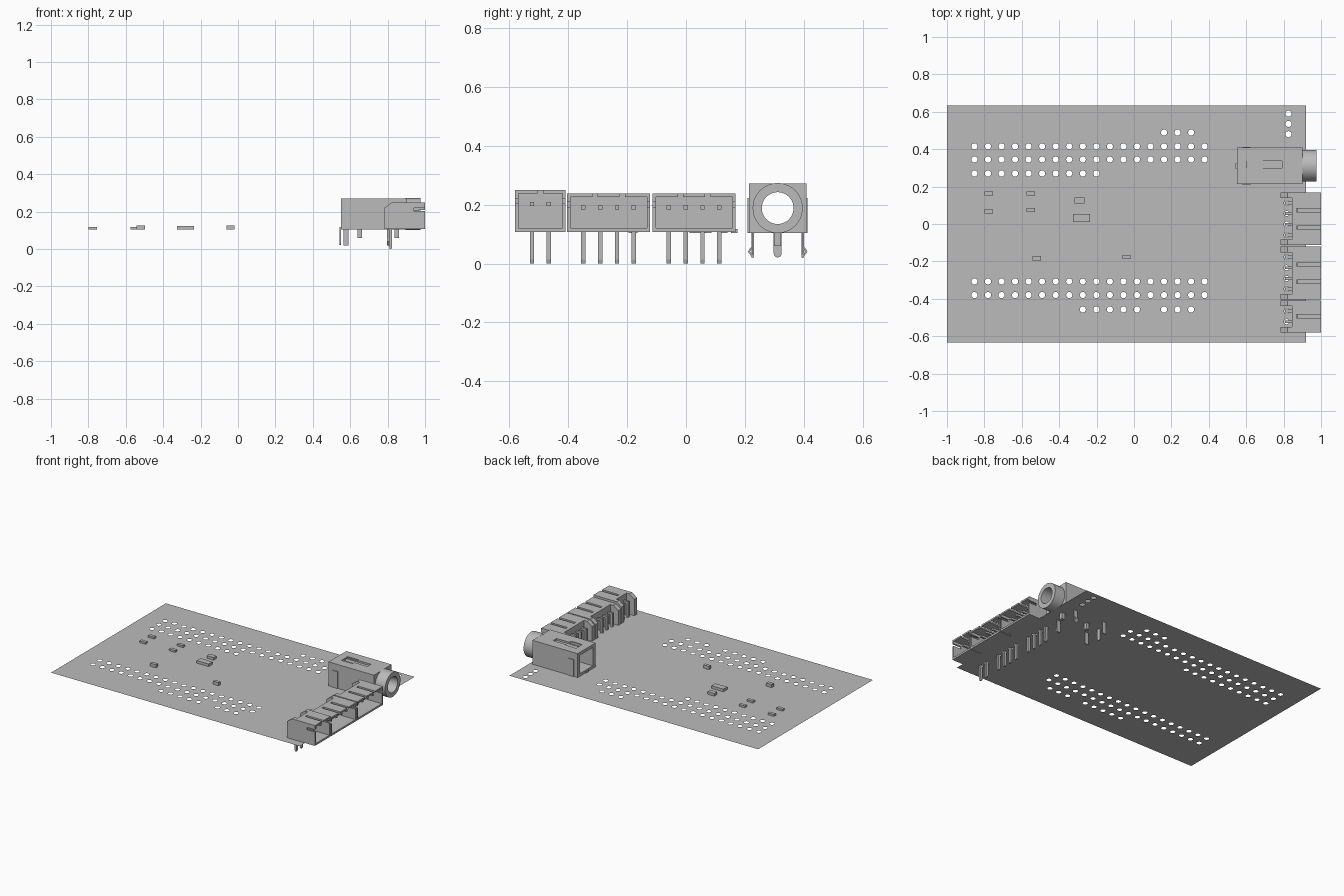
import bpy, bmesh, math
from mathutils import Matrix, Vector

if "Cube" in bpy.data.objects:
    bpy.data.objects.remove(bpy.data.objects["Cube"], do_unlink=True)

GREY = (0.5, 0.5, 0.5, 1)
mat = bpy.data.materials.new("plain grey")
mat.use_nodes = True
mat.diffuse_color = GREY
mat.node_tree.nodes["Principled BSDF"].inputs["Base Color"].default_value = GREY
BOARD_Z = 0.104


def finish(name, bm):
    bmesh.ops.recalc_face_normals(bm, faces=bm.faces)
    mesh = bpy.data.meshes.new(name)
    bm.to_mesh(mesh)
    bm.free()
    mesh.materials.append(mat)
    obj = bpy.data.objects.new(name, mesh)
    bpy.context.collection.objects.link(obj)
    return obj


def box(name, x, y, z):
    """Box from (low, high) pairs."""
    bm = bmesh.new()
    bmesh.ops.create_cube(bm, size=1)
    for v in bm.verts:
        v.co = Vector([(a + b) / 2 + c * (b - a) for (a, b), c in zip((x, y, z), v.co)])
    return finish(name, bm)


def prism(name, points, axis, low, high):
    """Extrude a profile along x (points are y, z) or along y (points are x, z)."""
    bm = bmesh.new()
    place = (lambda p, t: (t, p[0], p[1])) if axis == "x" else (lambda p, t: (p[0], t, p[1]))
    face = bm.faces.new([bm.verts.new(place(p, low)) for p in points])
    new = bmesh.ops.extrude_face_region(bm, geom=[face])["geom"]
    shift = Vector(place((0, 0), high - low))
    bmesh.ops.translate(bm, vec=shift, verts=[g for g in new if isinstance(g, bmesh.types.BMVert)])
    return finish(name, bm)


def rod(name, x, y, z, radius):
    """Cylinder along x."""
    bm = bmesh.new()
    turn = Matrix.Translation(((x[0] + x[1]) / 2, y, z)) @ Matrix.Rotation(math.pi / 2, 4, "Y")
    bmesh.ops.create_cone(bm, cap_ends=True, segments=40, radius1=radius, radius2=radius,
                          depth=x[1] - x[0], matrix=turn)
    return finish(name, bm)


def select(obj):
    bpy.ops.object.select_all(action="DESELECT")
    obj.select_set(True)
    bpy.context.view_layer.objects.active = obj


def cut(obj, *cutters):
    select(obj)
    for cutter in cutters:
        mod = obj.modifiers.new("cut", "BOOLEAN")
        mod.operation = "DIFFERENCE"
        mod.solver = "EXACT"
        mod.object = cutter
        bpy.ops.object.modifier_apply(modifier=mod.name)
        bpy.data.objects.remove(cutter, do_unlink=True)


def smooth(obj):
    select(obj)
    bpy.ops.object.shade_smooth_by_angle(angle=math.radians(30))


# Connectors: name, centre y, width, top z, pin count
CONNECTORS = [("rear_connector", 0.0275, 0.282, 0.237, 4),
              ("middle_connector", -0.2625, 0.282, 0.237, 4),
              ("front_connector", -0.494, 0.172, 0.249, 2)]
PITCH, PIN_X = 0.057, 0.816


def pin_rows(centre, count):
    return [centre + (i - (count - 1) / 2) * PITCH for i in range(count)]


# Board: flat sheet with round holes
COLUMNS = range(18)
ROWS = [(0.415, COLUMNS), (0.345, COLUMNS), (0.27, range(10)), (0.489, range(14, 17)),
        (-0.307, COLUMNS), (-0.38, COLUMNS), (-0.457, [*range(8, 13), *range(14, 17)])]
holes = [(-0.853 + 0.0724 * i, y, 0.0165) for y, cols in ROWS for i in cols]
holes += [(0.826, y, 0.0165) for y in (0.59, 0.535, 0.48)]
holes += [(PIN_X, y, 0.014) for _, c, _, _, n in CONNECTORS for y in pin_rows(c, n)]

curve = bpy.data.curves.new("board", "CURVE")
curve.dimensions, curve.fill_mode = "2D", "BOTH"


def outline(points):
    spline = curve.splines.new("POLY")
    spline.points.add(len(points) - 1)
    for p, (x, y) in zip(spline.points, points):
        p.co = (x, y, 0, 1)
    spline.use_cyclic_u = True


outline([(-1, -0.633), (0.92, -0.633), (0.92, 0.633), (-1, 0.633)])
for hx, hy, r in holes:
    angles = [math.tau * k / 16 for k in range(16)]
    outline([(hx + r * math.cos(a), hy + r * math.sin(a)) for a in angles])
curve.materials.append(mat)
board = bpy.data.objects.new("board", curve)
board.location.z = BOARD_Z
bpy.context.collection.objects.link(board)
select(board)
bpy.ops.object.convert(target="MESH")

# Small surface parts: centre x, y, length, width, height
CHIPS = [(-0.777, 0.163, 0.046, 0.022, 0.013), (-0.777, 0.067, 0.046, 0.022, 0.013),
         (-0.553, 0.163, 0.046, 0.022, 0.013), (-0.553, 0.075, 0.046, 0.022, 0.013),
         (-0.291, 0.125, 0.053, 0.032, 0.018), (-0.281, 0.033, 0.092, 0.043, 0.018),
         (-0.52, -0.183, 0.043, 0.024, 0.022), (-0.04, -0.176, 0.043, 0.022, 0.022)]
for i, (cx, cy, l, w, h) in enumerate(CHIPS):
    box(f"chip_{i + 1}", (cx - l / 2, cx + l / 2), (cy - w / 2, cy + w / 2),
        (BOARD_Z, BOARD_Z + h))


def connector(name, centre, width, top, count):
    low, high = centre - width / 2, centre + width / 2
    base, pin_z = BOARD_Z + 0.003, top - 0.047
    # Housing with an open front, open back between the wings, and slots
    side = [(0.784, base), (1, base), (1, top), (0.822, top), (0.784, top - 0.028)]
    shell = prism(name + "_housing", side, "y", low, high)
    cutters = [box("cavity", (0.875, 1.1), (low + 0.011, high - 0.011), (base + 0.013, top - 0.011)),
               box("back_gap", (0.7, 0.845), (low + 0.03, high - 0.03), (0, 0.4)),
               box("side_notch", (0.94, 1.1), (low - 0.1, high + 0.1), (pin_z + 0.002, pin_z + 0.018))]
    for y in ([centre - 0.046, centre + 0.046] if count > 2 else [centre]):
        cutters.append(box("top_slot", (0.87, 1.1), (y - 0.009, y + 0.009), (top - 0.05, 0.4)))
    cut(shell, *cutters)
    # Bent pins with pointed tips
    for i, y in enumerate(pin_rows(centre, count)):
        a = 0.0085
        prism(f"{name}_pin_{i + 1}",
              [(PIN_X - a, 0.014), (PIN_X - a / 2, 0), (PIN_X + a / 2, 0), (PIN_X + a, 0.014),
               (PIN_X + a, pin_z - 0.007), (0.965, pin_z - 0.007), (0.965, pin_z + 0.007),
               (PIN_X - a, pin_z + 0.007)], "y", y - 0.0075, y + 0.0075)


for spec in CONNECTORS:
    connector(*spec)

# Round socket: body, barrel and bore
JY, JZ, TOP = 0.311, 0.188, 0.271
body = box("socket_body", (0.55, 0.9), (JY - 0.098, JY + 0.098), (BOARD_Z, TOP))
cut(body,
    rod("bore", (0.5, 1.1), JY, JZ, 0.054),
    box("rear_pocket", (0.5, 0.72), (JY - 0.07, JY + 0.07), (0.122, 0.25)),
    box("top_recess", (0.605, 0.79), (JY - 0.012, JY + 0.026), (TOP - 0.012, 0.4)),
    box("top_recess_end", (0.605, 0.69), (JY - 0.032, JY + 0.036), (TOP - 0.006, 0.4)))
smooth(body)
barrel = rod("socket_barrel", (0.895, 0.977), JY, JZ, 0.085)
cut(barrel, rod("bore", (0.5, 1.1), JY, JZ, 0.054))
smooth(barrel)

# Socket contacts, pegs and spring legs
tongue = [(JY + 0.0135 * math.cos(a), 0.034 - 0.0135 * math.sin(a))
          for a in [math.pi * k / 8 for k in range(9)]]
prism("socket_rear_contact", tongue + [(JY - 0.0135, 0.118), (JY + 0.0135, 0.118)],
      "x", 0.544, 0.551)
for px in (0.65, 0.85):
    box("socket_peg", (px - 0.012, px + 0.012), (JY - 0.012, JY + 0.012), (0.06, BOARD_Z + 0.005))
for label, s in (("right", -1), ("left", 1)):
    y = JY + s * 0.098
    box(f"socket_{label}_strip", (0.58, 0.622), sorted((y, y + s * 0.004)), (BOARD_Z, 0.222))
    box(f"socket_{label}_contact", (0.564, 0.592),
        sorted((y - s * 0.016, y - s * 0.009)), (0.02, BOARD_Z + 0.005))
    hook = [(-0.018, 0.108), (-0.018, 0.022), (-0.013, 0.018), (0.003, 0.04), (-0.006, 0.055),
            (-0.011, 0.052), (-0.004, 0.04), (-0.012, 0.03), (-0.012, 0.108)]
    prism(f"socket_{label}_spring_leg", [(y + s * dy, z) for dy, z in hook], "x", 0.797, 0.823)
